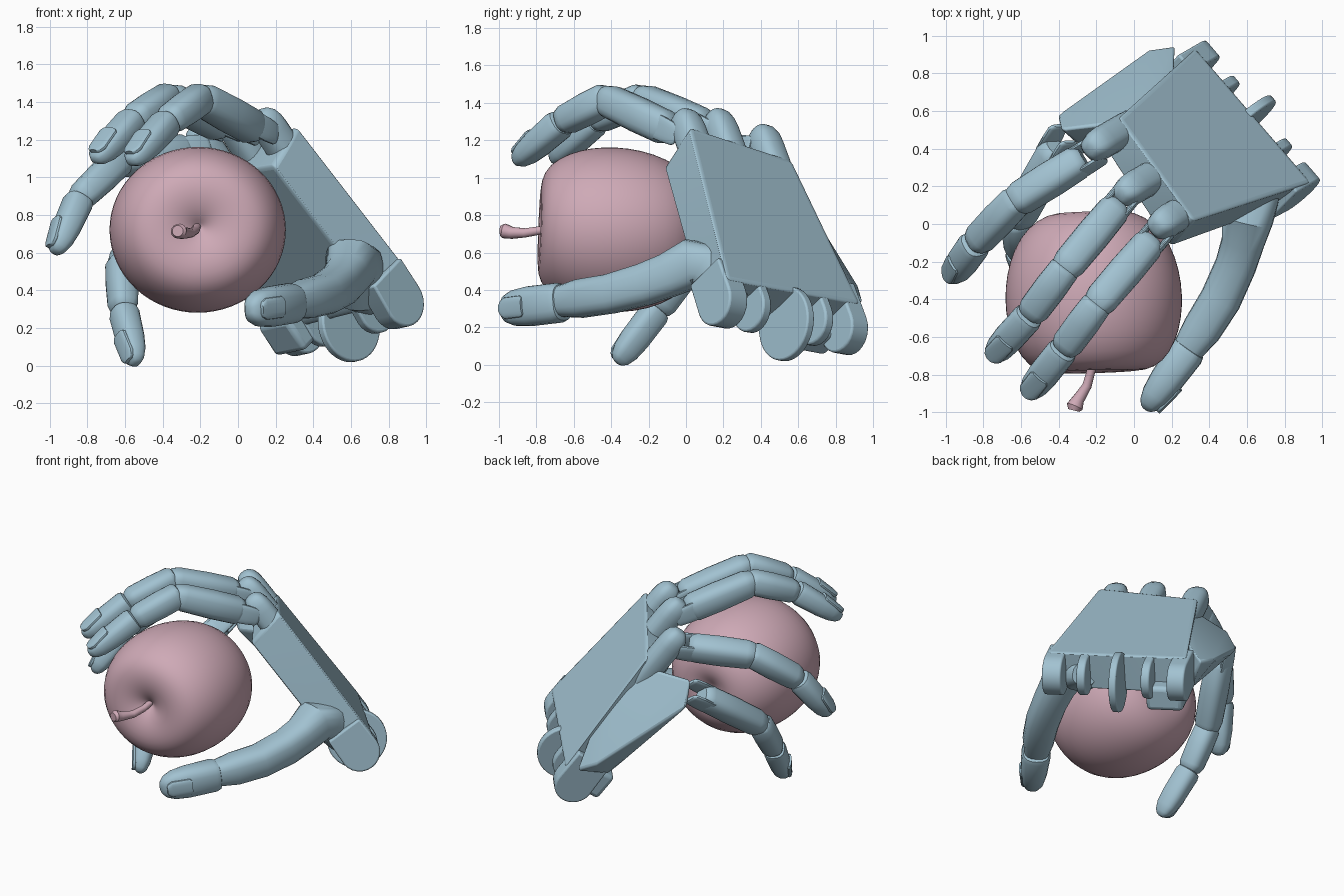
import bpy, bmesh
from math import cos, sin, pi
from mathutils import Vector as V

if "Cube" in bpy.data.objects:
    bpy.data.objects.remove(bpy.data.objects["Cube"])


def material(name, col):
    m = bpy.data.materials.new(name)
    m.diffuse_color = (*col, 1)
    m.use_nodes = True
    m.node_tree.nodes["Principled BSDF"].inputs["Base Color"].default_value = m.diffuse_color
    return m


BLUE = material("blue_shell", (0.36, 0.54, 0.64))
PINK = material("pink_fruit", (0.62, 0.40, 0.47))

# palm frame: n = back of hand, L = knuckles to wrist, W = index to little finger
N = V((0.56, 0.59, 0.58)).normalized()
L = V((0.54, 0.32, -0.78))
L = (L - N * L.dot(N)).normalized()
W = N.cross(L)
ORIGIN = V((0.2, 0.04, 1.28)) + N * .045


def palm(l, w, d=0.0):
    return ORIGIN + L * l + W * w - N * d


def finish(bm, name, mat=BLUE, bevel=0, subsurf=0, angle=32):
    bmesh.ops.recalc_face_normals(bm, faces=bm.faces)
    me = bpy.data.meshes.new(name)
    bm.to_mesh(me)
    bm.free()
    ob = bpy.data.objects.new(name, me)
    bpy.context.collection.objects.link(ob)
    me.materials.append(mat)
    if bevel:
        b = ob.modifiers.new("bevel", 'BEVEL')
        b.width, b.segments, b.limit_method = bevel, 3, 'ANGLE'
    if subsurf:
        s = ob.modifiers.new("smooth", 'SUBSURF')
        s.levels = s.render_levels = subsurf
    bpy.ops.object.select_all(action='DESELECT')
    bpy.context.view_layer.objects.active = ob
    ob.select_set(True)
    bpy.ops.object.shade_smooth_by_angle(angle=angle * pi / 180)
    return ob


def loft(name, stations, side, mat=BLUE, power=0.75, sides=20):
    """Skin rounded-box sections; station = (point, width, height)."""
    bm = bmesh.new()
    pts = [V(s[0]) for s in stations]
    rings = []
    for i, (_, w, h) in enumerate(stations):
        d = (pts[min(i + 1, len(pts) - 1)] - pts[max(i - 1, 0)]).normalized()
        s = (side - d * side.dot(d)).normalized()
        u = d.cross(s)
        ring = []
        for k in range(sides):
            c, q = cos(2 * pi * k / sides), sin(2 * pi * k / sides)
            c = abs(c) ** power * (1 if c > 0 else -1)
            q = abs(q) ** power * (1 if q > 0 else -1)
            ring.append(bm.verts.new(pts[i] + s * c * w / 2 + u * q * h / 2))
        rings.append(ring)
    for a, b in zip(rings, rings[1:]):
        for k in range(sides):
            j = (k + 1) % sides
            bm.faces.new((a[k], a[j], b[j], b[k]))
    bm.faces.new(rings[0])
    bm.faces.new(rings[-1])
    return finish(bm, name, mat)


MID = ((0, .6), (.03, .82), (.1, .98), (.45, 1.03), (.85, 1), (.95, .85), (1, .6))
TIP = ((0, .65), (.03, .9), (.1, 1), (.55, 1), (.78, .9), (.92, .68), (.98, .42), (1, .2))


def segment(name, p, q, w, h0, h1, side, shape=MID):
    p, q = V(p), V(q)
    return loft(name, [(p.lerp(q, t), w * s, (h0 + (h1 - h0) * t) * s) for t, s in shape], side)


def hull(name, pts, bevel):
    bm = bmesh.new()
    for p in pts:
        bm.verts.new(p)
    r = bmesh.ops.convex_hull(bm, input=bm.verts)
    loose = [g for g in r["geom_interior"] if isinstance(g, bmesh.types.BMVert)]
    bmesh.ops.delete(bm, geom=loose, context='VERTS')
    bmesh.ops.dissolve_limit(bm, angle_limit=0.05, verts=bm.verts, edges=bm.edges)
    return finish(bm, name, bevel=bevel)


def disc(name, c, r, t, axis):
    bm = bmesh.new()
    bmesh.ops.create_cone(bm, cap_ends=True, segments=40, radius1=r, radius2=r, depth=t)
    ob = finish(bm, name, bevel=0.01)
    ob.rotation_mode = 'QUATERNION'
    ob.rotation_quaternion = axis.to_track_quat('Z', 'Y')
    ob.location = c


def arc_tab(name, l0, l1, w, r, t, d):
    """Flat tab lying across the wrist hinge: box plus rounded end about W."""
    pts = []
    for s in (-1, 1):
        o = w + s * t / 2
        pts += [palm(l0, o, d - r), palm(l0, o, d + r * .9)]
        for k in range(13):
            a = -pi / 2 + pi * k / 12
            pts.append(palm(l1 + r * cos(a), o, d + r * sin(a)))
    hull(name, pts, 0.012)


def nail(name, p, q, side, h):
    d = (q - p).normalized()
    s = (side - d * side.dot(d)).normalized()
    u = d.cross(s)
    c = p.lerp(q, .7) + u * h * .40
    t = (d - u * .16).normalized()
    loft(name, [(c + t * x, w, .035) for x, w in
                ((-.075, .09), (-.06, .115), (.06, .115), (.085, .085), (.095, .05))], s)


# palm plate with knuckle tabs
outer = [(.16, -.09), (.16, .60), (.5, .60), (1.1, .72), (1.1, -.23), (.06, -.09), (.13, .3)]
inner = [(.12, -.08, .27), (.14, .58, .18), (1.1, .66, .26), (1.08, -.19, .26), (.6, -.13, .27)]
hull("palm_plate", [palm(*p) for p in outer] + [palm(*p) for p in inner], 0.025)
for i, (l, w) in enumerate(((-.12, 0), (-.165, .25), (-.11, .55))):
    segment(f"knuckle_tab_{i + 1}", palm(.4, w, .088), palm(l, w, .088), .17, .17, .17, W,
            ((0, .9), (.3, 1), (.75, 1), (.85, .95), (.93, .8), (.98, .55), (1, .3)))

# little-finger side of the palm and its heel
hull("palm_side_block", [(.02, .55, 1.02), (.21, .72, .66), (.22, .95, .33), (.08, .93, .40),
                         (-.41, .58, .82), (-.39, .50, .99), (-.30, .42, .82), (.12, .72, .25),
                         (.05, .42, .88)], 0.02)
hull("palm_heel", [palm(l, w, d) for l in (1.0, 1.2) for w in (.45, .7) for d in (.18, .35)], 0.03)

# wrist hinge tabs
for i, (w, l, r, t) in enumerate(((-.17, 1.14, .135, .13), (.03, 1.15, .13, .06),
                                  (.47, 1.16, .13, .06), (.68, 1.18, .13, .12))):
    arc_tab(f"wrist_tab_{i + 1}", .95, l, w, r, t, r + .005)
disc("wrist_centre_disc", palm(1.2, .27, .15), .2, .05, W)

# fingers: base, two joints, tip
FINGERS = {
    "index": ((.16, -.01, 1.22), (-.20, -.43, 1.42), (-.37, -.66, 1.30), (-.57, -.91, 1.08)),
    "middle": ((-.02, .18, 1.24), (-.37, -.24, 1.42), (-.55, -.48, 1.31), (-.76, -.71, 1.09)),
    "ring": ((-.18, .4, 1.15), (-.63, .12, 1.09), (-.84, -.10, .89), (-.97, -.285, .60)),
    "little": ((-.37, .48, .90), (-.62, .02, .54), (-.61, -.15, .30), (-.54, -.37, .01)),
}
for name, path in FINGERS.items():
    a, b, c, e = map(V, path)
    side = (b - a).cross(e - b).normalized()
    k = .95 if name == "little" else 1
    d = (b - a).normalized()
    segment(name + "_proximal", a + d * .10, b + d * .03, .18 * k, .19 * k, .175 * k, side)
    segment(name + "_middle", b.lerp(c, -.1), c.lerp(b, -.05), .17 * k, .175 * k, .155 * k, side)
    segment(name + "_distal", c, e, .165 * k, .16 * k, .13 * k, side, TIP)
    nail(name + "_nail", c, e, side, .14 * k)
    for s in (-1, 1):
        o = side * s * .062
        segment(f"{name}_hinge_{'left' if s < 0 else 'right'}", a + o,
                a + d * .2 + o, .035, .12, .14, side)

# thumb
side = V((0, 0, -1))
loft("thumb_base", [((.70, .32, .33), .14, .16), ((.67, .25, .38), .24, .25),
                    ((.63, .12, .53), .26, .27), ((.60, .03, .54), .27, .28),
                    ((.58, -.09, .48), .24, .23),
                    ((.54, -.22, .43), .23, .22), ((.46, -.40, .38), .215, .22),
                    ((.36, -.56, .355), .21, .21), ((.29, -.66, .34), .17, .17)], side)
p, q = V((.30, -.65, .335)), V((.06, -.985, .295))
segment("thumb_distal", p, q, .215, .20, .16, side, TIP)
nail("thumb_nail", p, q, side, .18)

# apple: turned profile, axis along y
profile = [(.012, .345), (.04, .37), (.09, .40), (.17, .425), (.27, .425), (.36, .385), (.43, .28),
           (.465, .16), (.475, .03), (.462, -.1), (.42, -.24), (.34, -.355), (.23, -.42),
           (.13, -.425), (.06, -.395), (.015, -.37)]
bm = bmesh.new()
n = 32
rings = [[bm.verts.new((r * cos(2 * pi * k / n), -h, r * .94 * sin(2 * pi * k / n)))
          for k in range(n)] for r, h in profile]
for a, b in zip(rings, rings[1:]):
    for k in range(n):
        bm.faces.new((a[k], a[(k + 1) % n], b[(k + 1) % n], b[k]))
bm.faces.new(rings[0])
bm.faces.new(rings[-1])
apple = finish(bm, "apple", PINK, subsurf=1, angle=60)
apple.location = (-.215, -.36, .72)
apple.rotation_euler = (-.04, 0, 0.03)

# apple stem
loft("apple_stem", [((-.215, -.68, .745), .04, .04), ((-.225, -.77, .72), .045, .045),
                    ((-.25, -.86, .705), .05, .05), ((-.295, -.93, .705), .065, .065),
                    ((-.315, -.97, .715), .09, .08), ((-.32, -.99, .715), .06, .06)],
     V((1, 0, 0)), PINK, power=1, sides=14)
